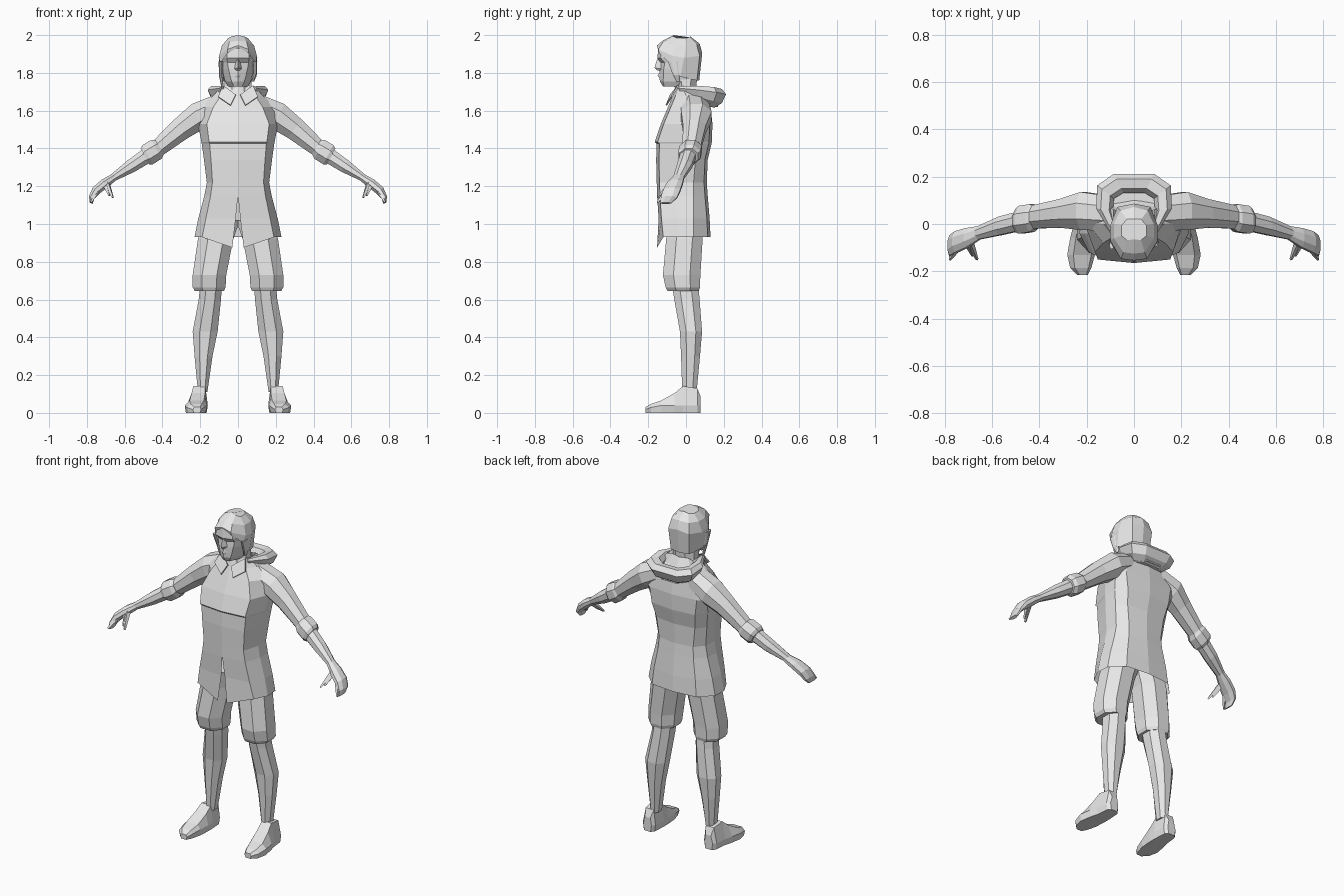
import bpy, bmesh, math
from mathutils import Vector

grey = bpy.data.materials.new("plain grey")
grey.diffuse_color = (0.8, 0.8, 0.8, 1)


def finish(name, bm, mirror=False):
    bmesh.ops.remove_doubles(bm, verts=bm.verts, dist=0.0005)
    bmesh.ops.recalc_face_normals(bm, faces=bm.faces)
    me = bpy.data.meshes.new(name)
    bm.to_mesh(me)
    bm.free()
    me.materials.append(grey)
    ob = bpy.data.objects.new(name, me)
    bpy.context.collection.objects.link(ob)
    if mirror:
        m = ob.modifiers.new("mirror", 'MIRROR')
        m.use_mirror_merge = False
    return ob


def loft(name, rings, closed=True, caps=(True, True), mirror=False):
    """Skin a list of equal-length rings."""
    bm = bmesh.new()
    vs = [[bm.verts.new(p) for p in r] for r in rings]
    n = len(rings[0])
    for a, b in zip(vs, vs[1:]):
        for i in range(n if closed else n - 1):
            j = (i + 1) % n
            bm.faces.new((a[i], a[j], b[j], b[i]))
    for want, ring in zip(caps, (vs[0], vs[-1])):
        if want:
            bm.faces.new(ring)
    return finish(name, bm, mirror)


def both_sides(half):
    """Half ring from front centre to back centre, completed across x = 0."""
    return half + [(-x, y, z) for x, y, z in reversed(half) if x > 0]


def box_ring(z, x0, x1, y0, y1):
    """Eight-sided ring: a rectangle with cut corners."""
    cx, cy = (x1 - x0) * 0.28, (y1 - y0) * 0.28
    return [(x0 + cx, y0, z), (x1 - cx, y0, z), (x1, y0 + cy, z), (x1, y1 - cy, z),
            (x1 - cx, y1, z), (x0 + cx, y1, z), (x0, y1 - cy, z), (x0, y0 + cy, z)]


def limb_ring(x, y, z, ry, rz, tilt, n=8):
    """Ring across a limb that runs outward and down by the tilt angle."""
    t = math.radians(tilt)
    out = []
    for i in range(n):
        a = 2 * math.pi * (i + 0.5) / n
        h = rz * math.sin(a) * 1.06
        out.append((x + h * math.sin(t), y + ry * 1.06 * math.cos(a), z + h * math.cos(t)))
    return out


def spike(name, a, b, r0, r1):
    """Four-sided tapered finger."""
    a, b = Vector(a), Vector(b)
    d = (b - a).normalized()
    u = d.cross(Vector((0, 0, 1))).normalized()
    v = d.cross(u)
    loft(name, [[p + u * r, p + v * r, p - u * r, p - v * r] for p, r in ((a, r0), (b, r1))],
         mirror=True)


# Coat body: z, side width, side y, front width, front y, back width, back y, slit half gap
coat = [
    (0.93, 0.230, 0.00, 0.190, -0.120, 0.150, 0.130, 0.030),
    (1.03, 0.210, 0.00, 0.170, -0.130, 0.140, 0.125, 0.012),
    (1.15, 0.178, 0.00, 0.145, -0.138, 0.120, 0.115, 0),
    (1.22, 0.165, 0.00, 0.135, -0.140, 0.115, 0.110, 0),
    (1.34, 0.180, 0.01, 0.143, -0.143, 0.130, 0.115, 0),
    (1.425, 0.192, 0.02, 0.150, -0.140, 0.145, 0.135, 0),
    (1.435, 0.194, 0.02, 0.153, -0.150, 0.147, 0.137, 0),
    (1.53, 0.212, 0.05, 0.165, -0.118, 0.160, 0.140, 0),
    (1.62, 0.205, 0.05, 0.130, -0.080, 0.130, 0.130, 0),
    (1.68, 0.130, 0.04, 0.090, -0.055, 0.085, 0.090, 0),
    (1.73, 0.088, 0.02, 0.055, -0.040, 0.050, 0.065, 0),
]
rings = []
for z, w, ys, wf, yf, wb, yb, g in coat:
    zc = z - 0.055 if z < 1 else z
    half = [(g, yf - (0.033 if z < 1 else 0.015), zc), (wf, yf, z), (w, ys - 0.04, z),
            (w * 0.98, ys + 0.04, z), (wb, yb - 0.015, z), (0.0, yb, z)]
    rings.append(half + [(-x, y, q) for x, y, q in reversed(half[:-1])])
loft("coat", rings, closed=False, caps=(False, False))

# Collar flaps
bm = bmesh.new()
bm.faces.new([bm.verts.new(p) for p in ((0.080, -0.045, 1.735), (0.012, -0.085, 1.685),
                                        (0.040, -0.108, 1.630), (0.105, -0.080, 1.675))])
collar = finish("collar", bm, True)
sol = collar.modifiers.new("thickness", 'SOLIDIFY')
sol.thickness = 0.008

# Hood lying on the upper back, swept round behind the neck
path = [(0.085, -0.03, 1.715, 0.35), (0.125, 0.06, 1.70, 0.8), (0.120, 0.135, 1.685, 1),
        (0.065, 0.172, 1.675, 1)]
section = [(-0.045, 0.0), (-0.025, 0.035), (0.02, 0.04), (0.045, 0.012), (0.02, -0.035), (-0.025, -0.06)]
path += [(-x, y, z, s) for x, y, z, s in reversed(path)]
rings = []
for x, y, z, s in path:
    out = Vector((x, y - 0.04, 0)).normalized()
    rings.append([(x + out.x * r * s, y + out.y * r * s, z + h * s) for r, h in section])
loft("hood", rings)
loft("hood_lining", [both_sides([(0, 0.05, z), (0.08, 0.05, z), (0.09, 0.12, z),
                                 (0.05, 0.17, z), (0, 0.17, z)]) for z in (1.62, 1.665)])

# Sleeves, rolled cuffs, forearms and hands
def limb(name, rows):
    loft(name, [limb_ring(*r) for r in rows], mirror=True)


limb("sleeve", [(0.10, 0.045, 1.625, 0.075, 0.065, 20), (0.215, 0.055, 1.568, 0.082, 0.075, 24),
                (0.30, 0.045, 1.505, 0.062, 0.062, 36), (0.42, 0.030, 1.405, 0.050, 0.047, 36)])
limb("cuff", [(0.415, 0.028, 1.407, 0.050, 0.046, 30), (0.432, 0.025, 1.395, 0.060, 0.058, 28),
              (0.478, 0.018, 1.367, 0.060, 0.059, 28), (0.493, 0.014, 1.357, 0.050, 0.048, 28)])
limb("forearm", [(0.47, 0.015, 1.370, 0.042, 0.042, 32), (0.565, -0.008, 1.307, 0.040, 0.036, 34),
                 (0.665, -0.040, 1.243, 0.028, 0.020, 34)])
limb("hand", [(0.65, -0.036, 1.252, 0.028, 0.020, 34), (0.705, -0.058, 1.215, 0.042, 0.026, 40),
              (0.750, -0.075, 1.178, 0.046, 0.025, 50), (0.775, -0.090, 1.140, 0.044, 0.016, 60),
              (0.778, -0.108, 1.110, 0.030, 0.009, 65)])
spike("thumb", (0.695, -0.075, 1.215), (0.663, -0.150, 1.140), 0.018, 0.006)
spike("index_finger", (0.745, -0.100, 1.175), (0.778, -0.150, 1.115), 0.016, 0.006)
spike("inner_finger", (0.70, -0.09, 1.200), (0.682, -0.135, 1.150), 0.014, 0.005)

# Shorts, lower legs
loft("shorts_leg", [box_ring(*r) for r in (
    (1.02, -0.01, 0.185, -0.095, 0.090), (0.92, 0.025, 0.212, -0.105, 0.088),
    (0.73, 0.062, 0.240, -0.122, 0.076), (0.665, 0.066, 0.240, -0.108, 0.074),
    (0.645, 0.074, 0.228, -0.098, 0.068))], mirror=True)
loft("lower_leg", [box_ring(*r) for r in (
    (0.68, 0.085, 0.200, -0.075, 0.065), (0.60, 0.090, 0.208, -0.062, 0.072),
    (0.43, 0.108, 0.240, -0.032, 0.085), (0.30, 0.135, 0.230, -0.026, 0.074),
    (0.11, 0.162, 0.212, -0.020, 0.056))], mirror=True)

# Shoes, lofted from heel to toe: y, inner x, outer x, top height
rings = []
for y, x0, x1, h in ((0.078, 0.180, 0.235, 0.085), (0.060, 0.165, 0.250, 0.130),
                     (-0.015, 0.160, 0.258, 0.142), (-0.060, 0.160, 0.270, 0.105),
                     (-0.130, 0.165, 0.282, 0.066), (-0.185, 0.180, 0.270, 0.048),
                     (-0.215, 0.195, 0.240, 0.030)):
    k = (x1 - x0) * 0.22
    m = min(0.04, h * 0.6)
    rings.append([(x0 + 0.006, y, 0), (x1 - 0.006, y, 0), (x1, y, m),
                  (x1 - k, y, h), (x0 + k * 0.6, y, h), (x0, y, m)])
loft("shoe", rings, mirror=True)

# Neck
loft("neck", [box_ring(*r) for r in ((1.66, -0.085, 0.085, -0.06, 0.07),
                                     (1.72, -0.072, 0.072, -0.055, 0.055),
                                     (1.80, -0.070, 0.070, -0.060, 0.060))])

# Head: z, front y, front half width, corner y, side width, back y
head = [(1.728, -0.122, 0.022, -0.115, 0.050, 0.030), (1.755, -0.138, 0.034, -0.122, 0.068, 0.050),
        (1.785, -0.142, 0.042, -0.118, 0.076, 0.062), (1.820, -0.140, 0.050, -0.118, 0.082, 0.070),
        (1.855, -0.138, 0.056, -0.112, 0.085, 0.075), (1.878, -0.152, 0.058, -0.134, 0.088, 0.078),
        (1.930, -0.146, 0.056, -0.130, 0.088, 0.076), (1.965, -0.110, 0.040, -0.100, 0.060, 0.050)]
loft("head", [both_sides([(0, yf, z), (wf, yc, z), (w, -0.05, z), (w, 0.0, z),
                          (w * 0.62, yb - 0.015, z), (0, yb, z)])
              for z, yf, wf, yc, w, yb in head])

# Nose wedge and lips
loft("nose", [[(-0.008, -0.135, 1.872), (0.008, -0.135, 1.872), (0, -0.153, 1.872)],
              [(-0.02, -0.130, 1.822), (0.02, -0.130, 1.822), (0, -0.167, 1.826)],
              [(-0.012, -0.130, 1.812), (0.012, -0.130, 1.812), (0, -0.150, 1.812)]])
loft("lips", [[(-0.024, -0.125, z), (0.024, -0.125, z), (0, y, z)]
              for z, y in ((1.798, -0.144), (1.787, -0.150), (1.775, -0.143))])

# Hair shell with a peaked fringe and long sides
hair = [
    [(0, -0.150, 1.935), (0.055, -0.142, 1.905), (0.095, -0.085, 1.850),
     (0.098, -0.030, 1.780), (0.062, 0.058, 1.760), (0, 0.070, 1.760)],
    [(0, -0.154, 1.945), (0.055, -0.147, 1.925), (0.100, -0.070, 1.890),
     (0.102, -0.010, 1.880), (0.070, 0.072, 1.890), (0, 0.086, 1.905)],
    [(0, -0.125, 1.970), (0.045, -0.120, 1.965), (0.085, -0.060, 1.945),
     (0.085, 0.000, 1.945), (0.058, 0.056, 1.950), (0, 0.072, 1.955)],
    [(0, -0.065, 2.000), (0.030, -0.068, 1.994), (0.052, -0.050, 1.984),
     (0.052, -0.005, 1.984), (0.030, 0.020, 1.988), (0, 0.022, 1.994)],
]
loft("hair", [both_sides(r) for r in hair], caps=(False, True))

# Sideburns, plus one longer lock on one side
loft("sideburn", [box_ring(*r) for r in ((1.86, 0.080, 0.102, -0.095, -0.035),
                                         (1.79, 0.078, 0.100, -0.070, -0.030),
                                         (1.755, 0.070, 0.086, -0.052, -0.032))], mirror=True)
loft("hair_lock", [box_ring(*r) for r in ((1.86, -0.103, -0.085, -0.105, -0.075),
                                          (1.78, -0.100, -0.082, -0.072, -0.048),
                                          (1.715, -0.086, -0.074, -0.058, -0.045))])
